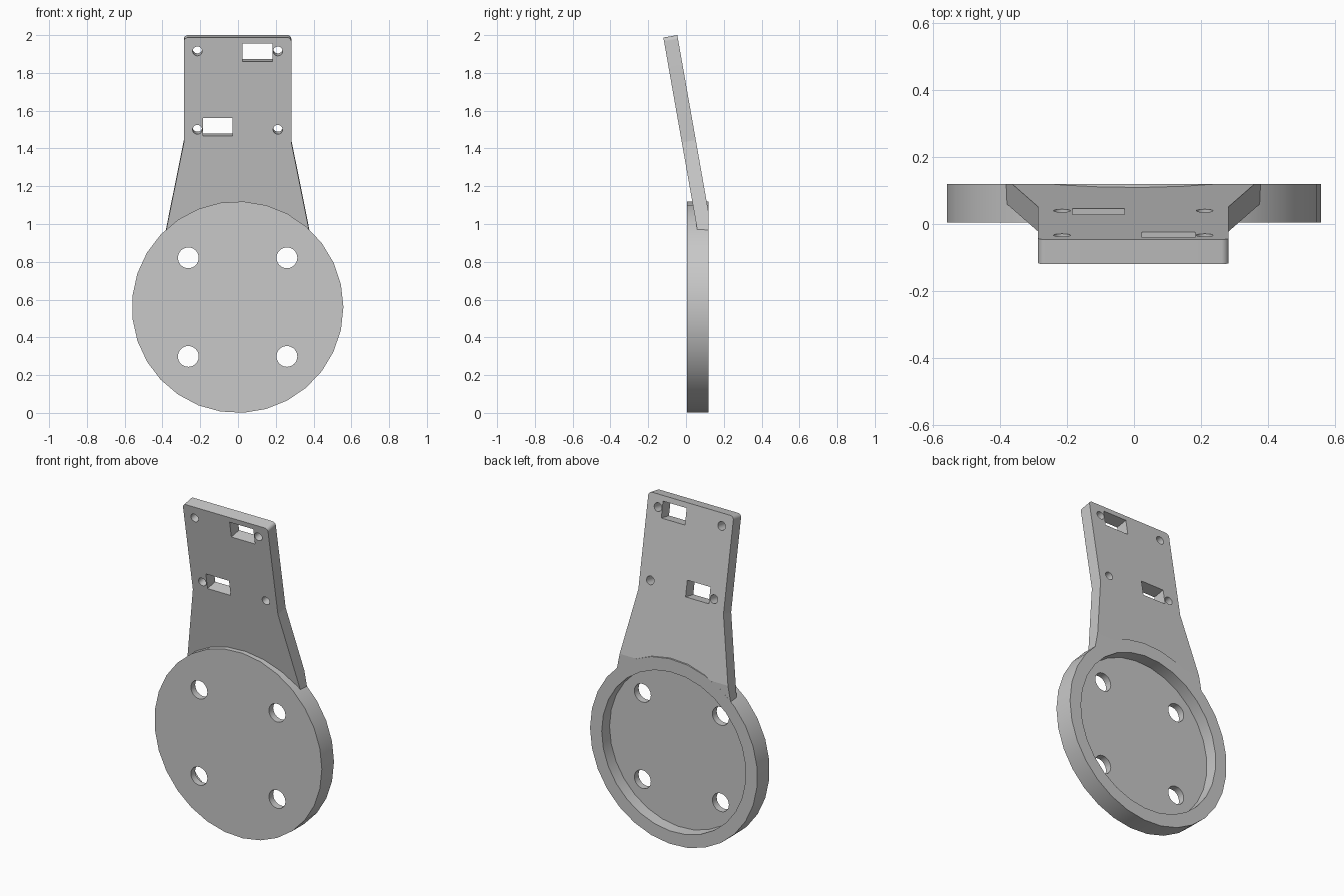
import bpy, bmesh, math
from mathutils import Vector, Matrix

cube = bpy.data.objects.get("Cube")
if cube:
    bpy.data.objects.remove(cube, do_unlink=True)

CX = -0.002                    # shared centre line
FRONT, BACK = 0.004, 0.12      # disc faces
FLOOR = 0.045                  # bottom of the rear recess
DISC_Z, DISC_R, RECESS_R = 0.56, 0.56, 0.482
SIDES = 29
THICK = 0.075                  # arm plate thickness
TILT = math.radians(10)

grey = bpy.data.materials.new("plain grey")
grey.use_nodes = True
colour = (0.58, 0.58, 0.58, 1)
grey.diffuse_color = colour
grey.node_tree.nodes["Principled BSDF"].inputs["Base Color"].default_value = colour

# Local frames: x across, y up the face, z into the thickness
upright = Matrix(((1, 0, 0, CX), (0, 0, 1, 0), (0, 1, 0, 0), (0, 0, 0, 1)))
s, c = math.sin(TILT), math.cos(TILT)
arm_base = Vector((CX, 0.059, 0.972))
tilted = Matrix(((1, 0, 0, CX), (0, -s, c, arm_base.y),
                 (0, c, s, arm_base.z), (0, 0, 0, 1)))


def add_object(name, bm):
    bmesh.ops.recalc_face_normals(bm, faces=bm.faces)
    mesh = bpy.data.meshes.new(name)
    bm.to_mesh(mesh)
    bm.free()
    mesh.materials.append(grey)
    obj = bpy.data.objects.new(name, mesh)
    bpy.context.collection.objects.link(obj)
    return obj


def prism(name, points, near, far, frame):
    """Extrude a 2D outline between two depths of a frame."""
    bm = bmesh.new()
    rings = [[bm.verts.new((x, y, d)) for x, y in points] for d in (near, far)]
    for ring in rings:
        bm.faces.new(ring)
    for i in range(len(points)):
        bm.faces.new((rings[0][i - 1], rings[0][i], rings[1][i], rings[1][i - 1]))
    bm.transform(frame)
    return add_object(name, bm)


def circle(x, y, r, n):
    return [(x + r * math.cos(math.tau * i / n), y + r * math.sin(math.tau * i / n))
            for i in range(n)]


def rectangle(x0, x1, y0, y1):
    return [(x0, y0), (x1, y0), (x1, y1), (x0, y1)]


def dish(name):
    """Closed disc with a round recess in its back."""
    bm = bmesh.new()
    levels = ((RECESS_R, FLOOR), (RECESS_R, BACK), (DISC_R, BACK), (DISC_R, FRONT))
    rings = [[bm.verts.new((x, y, d)) for x, y in circle(0, DISC_Z, r, SIDES)]
             for r, d in levels]
    bm.faces.new(rings[0])
    bm.faces.new(rings[-1])
    for a, b in zip(rings, rings[1:]):
        for i in range(SIDES):
            bm.faces.new((a[i - 1], a[i], b[i], b[i - 1]))
    bm.transform(upright)
    return add_object(name, bm)


def cut(target, cutter):
    """Subtract a cutter, then remove it."""
    mod = target.modifiers.new("Cut", "BOOLEAN")
    mod.operation = "DIFFERENCE"
    mod.solver = "EXACT"
    mod.object = cutter
    bpy.context.view_layer.objects.active = target
    bpy.ops.object.modifier_apply(modifier=mod.name)
    bpy.data.objects.remove(cutter, do_unlink=True)


def smooth(obj, degrees):
    bpy.ops.object.select_all(action="DESELECT")
    obj.select_set(True)
    bpy.context.view_layer.objects.active = obj
    bpy.ops.object.shade_smooth_by_angle(angle=math.radians(degrees))


def up_arm(z):
    """Distance up the arm's front face at a given height."""
    return (z - arm_base.z) / c


# Arm plate: flared foot, straight head, rounded top corners
top, half, r = up_arm(1.987), 0.2845, 0.022
side = [(0.387, -0.05), (half, up_arm(1.432))]
side += [(half - r + r * math.cos(a), top - r + r * math.sin(a))
         for a in (math.pi / 2 * i / 12 for i in range(13))]
outline = side + [(-x, y) for x, y in reversed(side)]
arm = prism("arm_plate", outline, 0, THICK, tilted)

# Screw holes and cable slots through the arm
for x in (-0.213, 0.213):
    for z in (1.915, 1.5):
        cut(arm, prism("cutter", circle(x, up_arm(z), 0.025, 48),
                       -0.05, THICK + 0.05, tilted))
for x0, x1, z0, z1 in ((0.026, 0.184, 1.86, 1.956), (-0.182, -0.027, 1.466, 1.561)):
    cut(arm, prism("cutter", rectangle(x0, x1, up_arm(z0), up_arm(z1)),
                   -0.05, THICK + 0.05, tilted))

# Trim the arm flush with the back of the disc and clear of its recess
cut(arm, prism("cutter", rectangle(-1, 1, 0.5, 1.5), BACK - 0.0003, 0.5, upright))
cut(arm, prism("cutter", circle(0, DISC_Z, RECESS_R + 0.003, SIDES), FRONT, 0.6, upright))

# Round base with four mounting holes
base = dish("round_base")
for x in (-0.261, 0.261):
    for dz in (-0.261, 0.261):
        cut(base, prism("cutter", circle(x, DISC_Z + dz, 0.055, 32), -0.1, 0.3, upright))

smooth(arm, 9)
smooth(base, 30)
